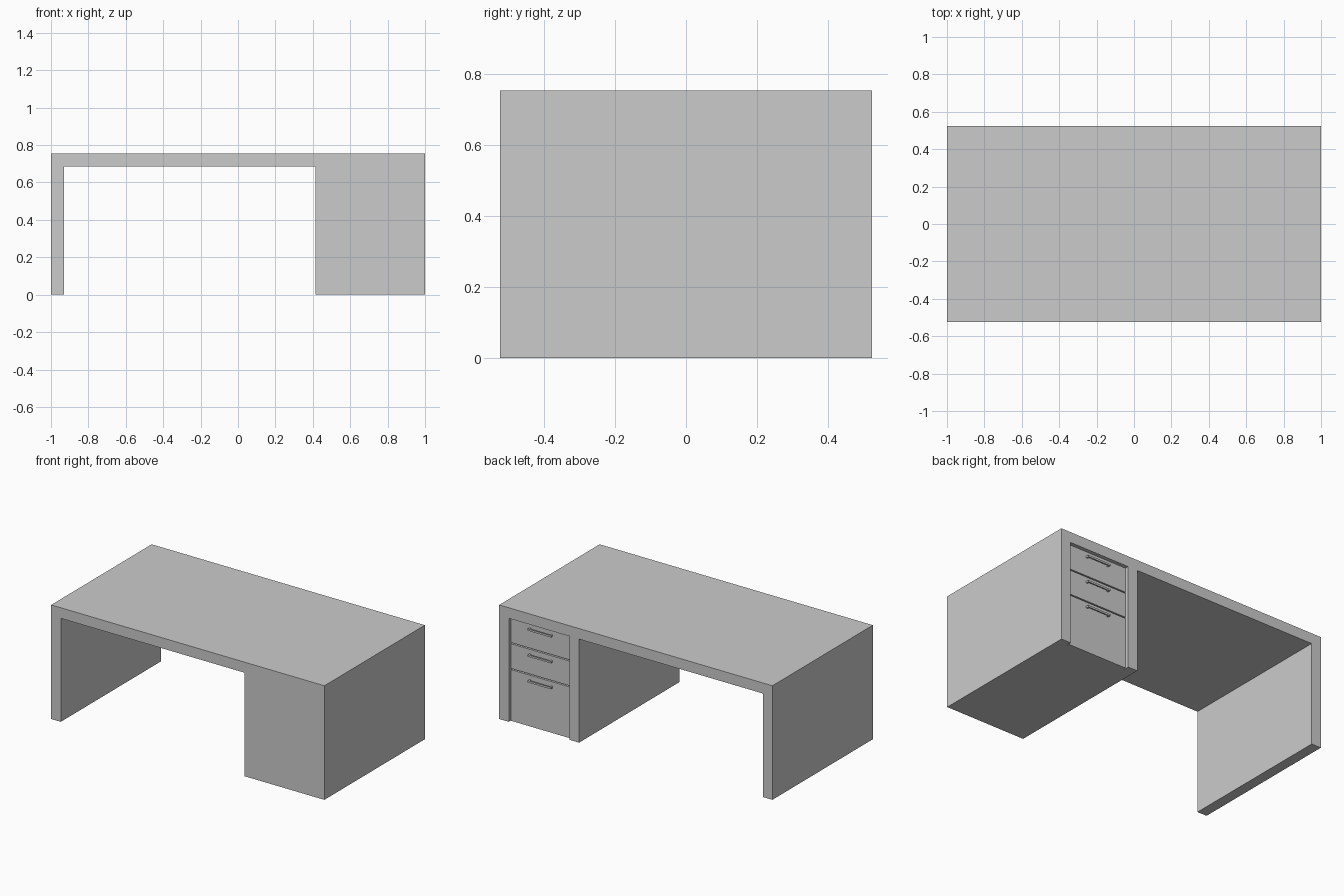
import bpy, bmesh

if "Cube" in bpy.data.objects:
    bpy.data.objects.remove(bpy.data.objects["Cube"])

W, D, H = 1.0, 0.525, 0.755      # half width, half depth, height
T = 0.07                         # board thickness
PED = 0.415                      # inner side of the drawer pedestal
L, R = PED + T, W - T            # drawer opening
TOP = H - T
FACE = D - 0.02                  # drawer fronts sit slightly recessed


def finish(name, bm):
    bmesh.ops.recalc_face_normals(bm, faces=bm.faces)
    mesh = bpy.data.meshes.new(name)
    bm.to_mesh(mesh)
    bm.free()
    obj = bpy.data.objects.new(name, mesh)
    bpy.context.collection.objects.link(obj)
    return obj


def add_box(bm, x0, x1, y0, y1, z0, z1):
    verts = bmesh.ops.create_cube(bm, size=1)["verts"]
    for v in verts:
        v.co.x = x0 if v.co.x < 0 else x1
        v.co.y = y0 if v.co.y < 0 else y1
        v.co.z = z0 if v.co.z < 0 else z1


def box(name, *bounds):
    bm = bmesh.new()
    add_box(bm, *bounds)
    return finish(name, bm)


# Desk body: front outline of leg, top and pedestal, extruded through the depth
outline = [(-W, 0), (-W + T, 0), (-W + T, TOP), (PED, TOP),
           (PED, 0), (W, 0), (W, H), (-W, H)]
bm = bmesh.new()
face = bm.faces.new([bm.verts.new((x, -D, z)) for x, z in outline])
ext = bmesh.ops.extrude_face_region(bm, geom=[face])["geom"]
bmesh.ops.translate(bm, vec=(0, 2 * D, 0),
                    verts=[g for g in ext if isinstance(g, bmesh.types.BMVert)])
body = finish("desk_body", bm)

# Drawer opening on the back of the pedestal
cutter = box("drawer_opening_cutter", L, R, FACE - 0.02, D + 0.1, -0.1, TOP)
cutter.hide_render = True
cutter.hide_viewport = True
cut = body.modifiers.new("drawer_opening", "BOOLEAN")
cut.operation = "DIFFERENCE"
cut.solver = "EXACT"
cut.object = cutter

# Drawer fronts (two shallow, one deep) with bar handles
unit = TOP / 4
gap = 0.004
mid = (L + R) / 2
for name, low, high in (("top", 3, 4), ("middle", 2, 3), ("bottom", 0, 2)):
    z0 = low * unit + (gap if low else 0)
    z1 = high * unit - gap
    box(name + "_drawer", L + 0.003, R - 0.003, FACE - 0.02, FACE, z0, z1)

    zh = z1 - 0.035
    bm = bmesh.new()
    add_box(bm, mid - 0.085, mid + 0.085, D - 0.009, D - 0.001, zh - 0.006, zh + 0.006)
    for s in (-1, 1):
        add_box(bm, mid + s * 0.079 - 0.006, mid + s * 0.079 + 0.006,
                FACE - 0.002, D - 0.009, zh - 0.006, zh + 0.006)
    finish(name + "_drawer_handle", bm)
